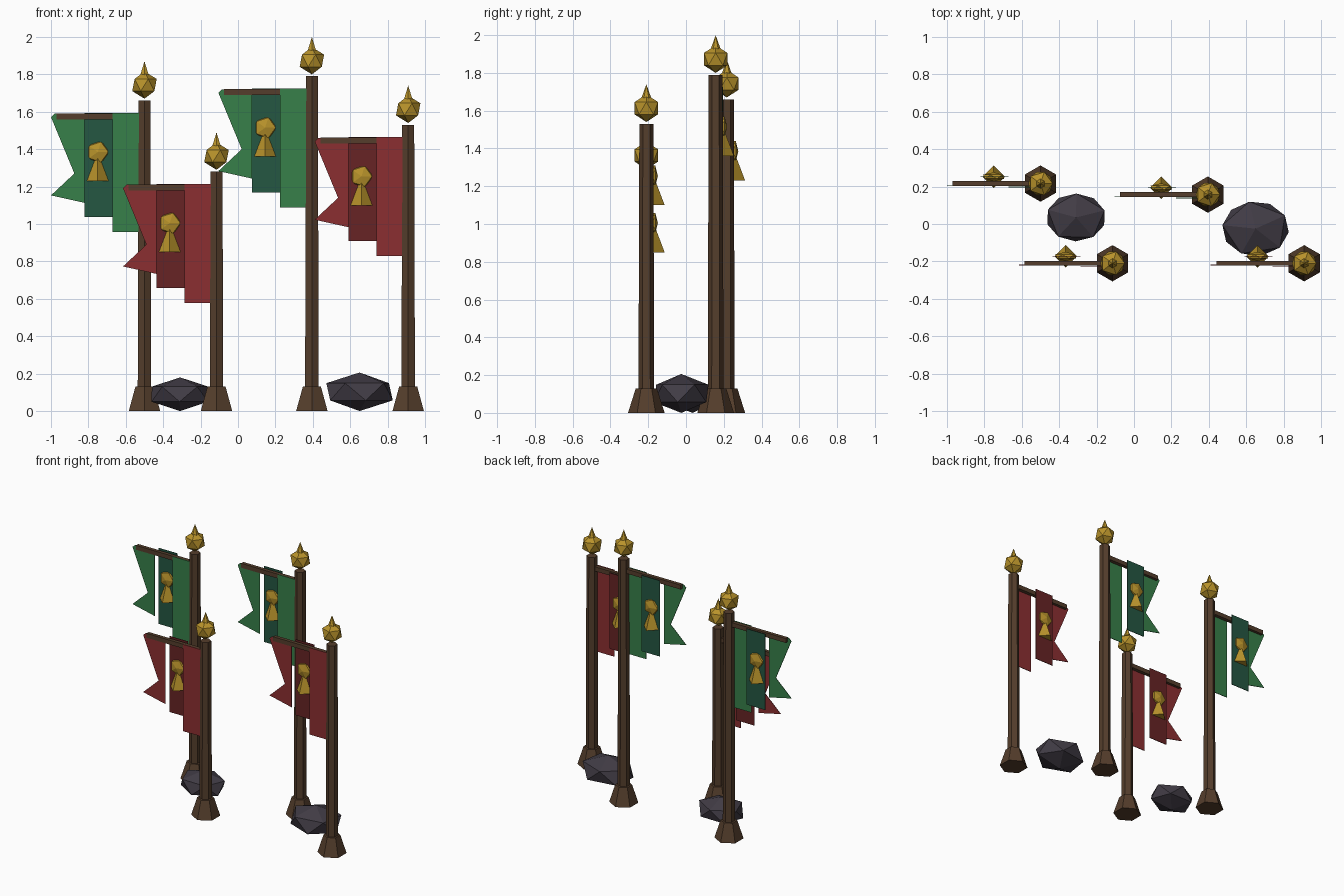
import bpy, bmesh, math
from mathutils import Matrix, Vector

cube = bpy.data.objects.get("Cube")
if cube:
    bpy.data.objects.remove(cube, do_unlink=True)


def material(name, color):
    m = bpy.data.materials.new(name)
    m.use_nodes = True
    m.diffuse_color = (*color, 1)
    bsdf = next(n for n in m.node_tree.nodes if n.type == 'BSDF_PRINCIPLED')
    bsdf.inputs["Base Color"].default_value = (*color, 1)
    return m


wood = material("wood", (0.090, 0.048, 0.025))
gold = material("gold", (0.48, 0.29, 0.024))
stone = material("stone", (0.053, 0.045, 0.060))
green = material("green cloth", (0.039, 0.215, 0.068))
dark_green = material("dark green cloth", (0.018, 0.095, 0.054))
red = material("red cloth", (0.26, 0.028, 0.031))
dark_red = material("dark red cloth", (0.135, 0.017, 0.018))


def finish(name, bm, mat):
    bmesh.ops.recalc_face_normals(bm, faces=bm.faces)
    mesh = bpy.data.meshes.new(name)
    bm.to_mesh(mesh)
    bm.free()
    mesh.materials.append(mat)
    ob = bpy.data.objects.new(name, mesh)
    bpy.context.collection.objects.link(ob)
    return ob


def cone(name, mat, x, y, z0, z1, r0, r1, sides, turn=0.0):
    bm = bmesh.new()
    place = Matrix.Translation((x, y, (z0 + z1) / 2)) @ Matrix.Rotation(turn, 4, 'Z')
    bmesh.ops.create_cone(bm, cap_ends=True, segments=sides, radius1=r0,
                          radius2=r1, depth=z1 - z0, matrix=place)
    bmesh.ops.remove_doubles(bm, verts=bm.verts, dist=0.0001)
    return finish(name, bm, mat)


def gem(name, mat, center, scale, rotation=Matrix.Identity(4)):
    bm = bmesh.new()
    place = Matrix.Translation(center) @ Matrix.Diagonal((*scale, 1)) @ rotation
    bmesh.ops.create_icosphere(bm, subdivisions=1, radius=1, matrix=place)
    return finish(name, bm, mat)


def panel(name, mat, x, y, z, outline, thickness=0.004):
    # Flat outline in x and z, given a little depth
    bm = bmesh.new()
    face = bm.faces.new([bm.verts.new((x + px, y - thickness / 2, z + pz)) for px, pz in outline])
    ext = bmesh.ops.extrude_face_region(bm, geom=[face])
    verts = [v for v in ext["geom"] if isinstance(v, bmesh.types.BMVert)]
    bmesh.ops.translate(bm, verts=verts, vec=Vector((0, thickness, 0)))
    return finish(name, bm, mat)


def strip(x0, x1, z0, z1):
    return [(x0, z0), (x1, z0), (x1, z1), (x0, z1)]


SWALLOWTAIL = [(-0.32, -0.07), (-0.48, -0.07), (-0.5, -0.088), (-0.375, -0.39),
               (-0.5, -0.507), (-0.32, -0.547)]


def banner(tag, x, y, top, cloth, dark_cloth):
    # Pole and foot
    cone(tag + "_pole", wood, x, y, 0.02, top, 0.042, 0.037, 6)
    cone(tag + "_foot", wood, x, y, 0, 0.13, 0.097, 0.056, 6)
    # Finial
    gem(tag + "_finial_ball", gold, (x, y, top + 0.083), (0.073,) * 3)
    cone(tag + "_finial_spike", gold, x, y, top + 0.12, top + 0.21, 0.032, 0, 6)
    # Crossbar and cloth
    panel(tag + "_crossbar", wood, x, y, top, strip(-0.47, 0, -0.1, -0.068), 0.026)
    panel(tag + "_cloth_tail", cloth, x, y - 0.009, top, SWALLOWTAIL)
    panel(tag + "_cloth_middle", dark_cloth, x, y + 0.037, top, strip(-0.32, -0.17, -0.622, -0.066))
    panel(tag + "_cloth_inner", cloth, x, y - 0.018, top, strip(-0.17, -0.025, -0.702, -0.066))
    # Emblem
    gem(tag + "_emblem_head", gold, (x - 0.25, y + 0.037, top - 0.275), (0.063, 0.024, 0.063),
        Matrix.Rotation(math.pi / 2, 4, 'X'))
    cone(tag + "_emblem_body", gold, x - 0.25, y + 0.037, top - 0.43, top - 0.28, 0.06, 0.003, 4)


banner("back_right", -0.5, 0.216, 1.66, green, dark_green)
banner("front_right", -0.115, -0.21, 1.28, red, dark_red)
banner("back_left", 0.395, 0.157, 1.79, green, dark_green)
banner("front_left", 0.91, -0.21, 1.53, red, dark_red)

# Rocks
gem("right_rock", stone, (-0.31, 0.035, 0.09), (0.178, 0.143, 0.09), Matrix.Rotation(0.3, 4, 'Z'))
gem("left_rock", stone, (0.65, -0.025, 0.103), (0.2, 0.164, 0.103), Matrix.Rotation(0.5, 4, 'Z'))
